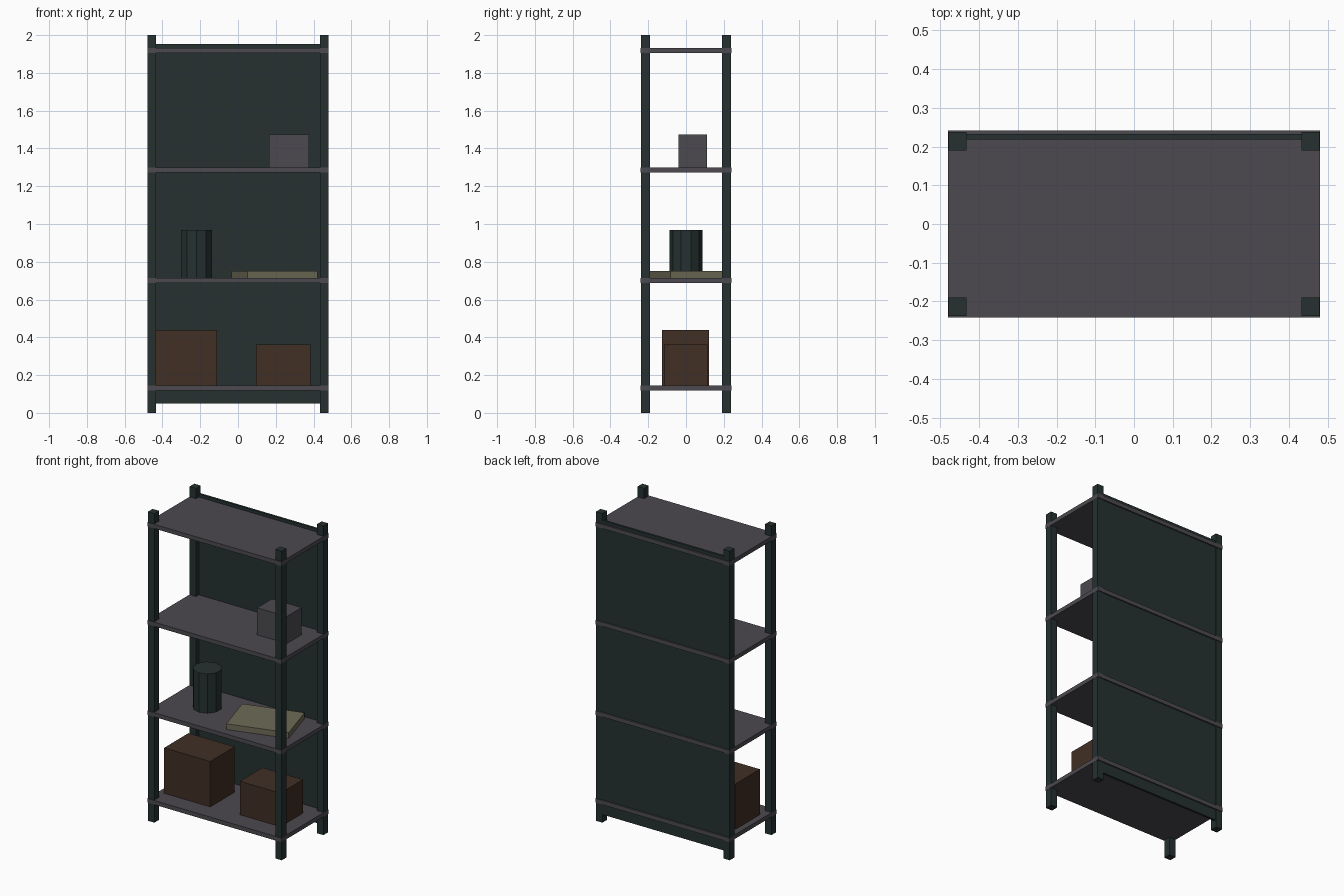
import bpy, math

if "Cube" in bpy.data.objects:
    bpy.data.objects.remove(bpy.data.objects["Cube"])


def material(name, rgb):
    m = bpy.data.materials.new(name)
    m.diffuse_color = (*rgb, 1)
    m.use_nodes = True
    m.node_tree.nodes["Principled BSDF"].inputs["Base Color"].default_value = m.diffuse_color
    return m


DARK = material("dark green metal", (0.019, 0.030, 0.030))
GREY = material("grey board", (0.072, 0.067, 0.077))
BROWN = material("brown cardboard", (0.052, 0.028, 0.018))
BEIGE = material("beige paper", (0.155, 0.147, 0.092))


def box(name, x, y, z, mat, turn=0.0):
    """Box from (min, max) ranges, turned about its own vertical axis."""
    ranges = (x, y, z)
    bpy.ops.mesh.primitive_cube_add(size=1, location=[(a + b) / 2 for a, b in ranges])
    o = bpy.context.object
    o.name = name
    o.scale = [b - a for a, b in ranges]
    o.rotation_euler.z = turn
    o.data.materials.append(mat)
    return o


# Four corner posts
for side, sx in (("left", -1), ("right", 1)):
    for end, sy in (("front", -1), ("back", 1)):
        box(f"{end}_{side}_post", sorted((sx * 0.433, sx * 0.479)),
            sorted((sy * 0.190, sy * 0.237)), (0, 2), DARK)

# Shelves
for i, top in enumerate((0.146, 0.714, 1.300, 1.933)):
    box(f"shelf_{i + 1}", (-0.48, 0.48), (-0.242, 0.242), (top - 0.027, top), GREY)

# Back panel
box("back_panel", (-0.457, 0.457), (0.218, 0.233), (0.05, 1.953), DARK)

# Stored items
box("large_carton", (-0.44, -0.11), (-0.127, 0.123), (0.146, 0.440), BROWN)
box("small_carton", (0.095, 0.385), (-0.116, 0.115), (0.146, 0.363), BROWN)
box("grey_box", (0.165, 0.377), (-0.04, 0.112), (1.300, 1.475), GREY)
box("paper_stack", (0.0005, 0.3865), (-0.1425, 0.1515), (0.714, 0.751), BEIGE,
    math.radians(16.4))

# Ten-sided canister
bpy.ops.mesh.primitive_cylinder_add(vertices=10, radius=0.0865, depth=0.254,
                                    location=(-0.22, 0, 0.841))
canister = bpy.context.object
canister.name = "canister"
canister.data.materials.append(DARK)
